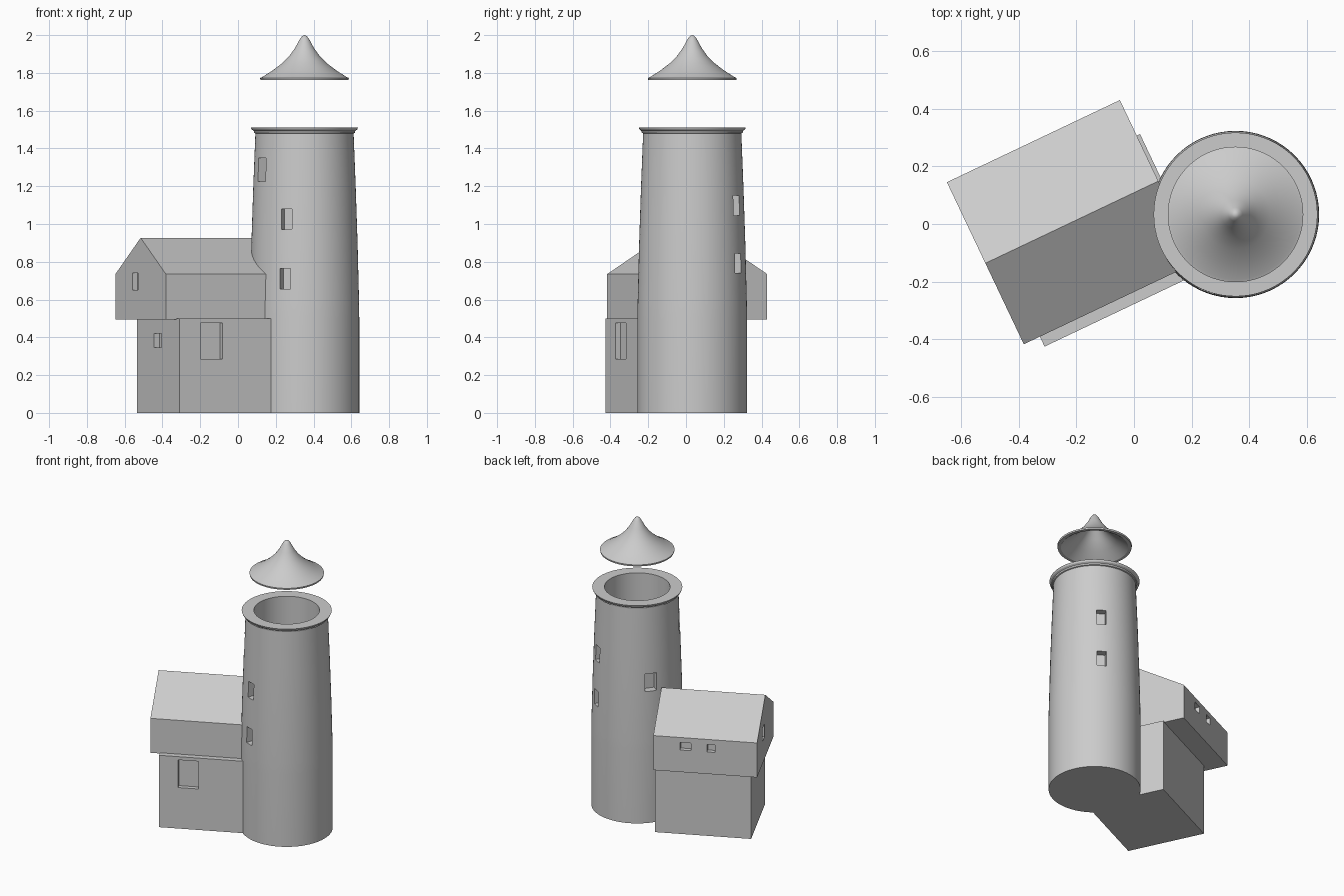
import bpy, bmesh
from math import sin, cos, pi, radians
from mathutils import Vector, Matrix

if "Cube" in bpy.data.objects:
    bpy.data.objects.remove(bpy.data.objects["Cube"])

TOWER = Vector((0.352, 0.033, 0))
YAW = radians(25.4)
U = Vector((cos(YAW), sin(YAW), 0))     # along the house
V = Vector((-sin(YAW), cos(YAW), 0))    # across the house, towards the back


def make(name, verts, faces):
    bm = bmesh.new()
    vs = [bm.verts.new(v) for v in verts]
    for f in faces:
        bm.faces.new([vs[i] for i in f])
    bmesh.ops.recalc_face_normals(bm, faces=bm.faces[:])
    mesh = bpy.data.meshes.new(name)
    bm.to_mesh(mesh)
    bm.free()
    ob = bpy.data.objects.new(name, mesh)
    bpy.context.collection.objects.link(ob)
    return ob


def activate(ob):
    bpy.ops.object.select_all(action='DESELECT')
    ob.select_set(True)
    bpy.context.view_layer.objects.active = ob


def lathe(name, profile, n=72):
    """Closed solid from (r, z) points that start and end on the axis."""
    ring = profile[1:-1]
    verts = [TOWER + Vector((r * cos(2 * pi * i / n), r * sin(2 * pi * i / n), z))
             for r, z in ring for i in range(n)]
    verts += [TOWER + Vector((0, 0, profile[0][1])), TOWER + Vector((0, 0, profile[-1][1]))]
    m = len(ring)
    faces = []
    for i in range(n):
        j = (i + 1) % n
        faces += [(k * n + i, k * n + j, (k + 1) * n + j, (k + 1) * n + i) for k in range(m - 1)]
        faces += [(m * n, j, i), (m * n + 1, (m - 1) * n + i, (m - 1) * n + j)]
    return make(name, verts, faces)


def prism(name, origin, length, section):
    """Extrude a (v, z) section along the house direction."""
    k = len(section)
    base = [origin + V * v + Vector((0, 0, z)) for v, z in section]
    verts = base + [p + U * length for p in base]
    faces = [tuple(range(k)), tuple(range(k, 2 * k))]
    faces += [(i, (i + 1) % k, k + (i + 1) % k, k + i) for i in range(k)]
    return make(name, verts, faces)


def recess(target, point, normal, width, z0, z1, depth):
    """Cut a box-shaped window recess into the target."""
    side = Vector((-normal.y, normal.x, 0))
    verts = []
    for z in (z0, z1):
        for s, d in ((-1, -depth), (1, -depth), (1, 0.1), (-1, 0.1)):
            verts.append(Vector((point.x, point.y, z)) + side * s * width / 2 + normal * d)
    cutter = make("window_cutter", verts, [(0, 1, 2, 3), (4, 5, 6, 7), (0, 1, 5, 4),
                                           (1, 2, 6, 5), (2, 3, 7, 6), (3, 0, 4, 7)])
    cutter.hide_render = True
    mod = target.modifiers.new("window", 'BOOLEAN')
    mod.operation = 'DIFFERENCE'
    mod.solver = 'EXACT'
    mod.object = cutter
    activate(target)
    bpy.ops.object.modifier_apply(modifier=mod.name)
    bpy.data.objects.remove(cutter)


# Tower with flared top ring and open well
tower = lathe("tower", [(0, 0), (0.29, 0), (0.29, 0.5), (0.289, 0.58), (0.281, 0.9), (0.271, 1.2),
                        (0.26, 1.48), (0.267, 1.483), (0.269, 1.493), (0.279, 1.5), (0.284, 1.512),
                        (0.207, 1.512), (0.207, 1.25), (0, 1.25)])
# angle, wall radius, width, z range
for ang, r, w, z0, z1 in [(-110, 0.278, 0.058, 0.97, 1.08), (-111, 0.287, 0.058, 0.655, 0.765),
                          (59, 0.275, 0.06, 1.045, 1.15), (59, 0.284, 0.06, 0.74, 0.845),
                          (-148, 0.268, 0.075, 1.225, 1.35), (143, 0.28, 0.075, 0.91, 1.03)]:
    n = Vector((cos(radians(ang)), sin(radians(ang)), 0))
    recess(tower, TOWER + n * r, n, w, z0, z1, 0.05)

# Floating hollow roof cap
cap = lathe("roof_cap", [(0, 2.0), (0.012, 1.995), (0.024, 1.98), (0.05, 1.932), (0.08, 1.89),
                         (0.12, 1.85), (0.17, 1.812), (0.225, 1.777), (0.235, 1.773), (0.233, 1.762),
                         (0.212, 1.762), (0.14, 1.812), (0.08, 1.865), (0.04, 1.915), (0, 1.95)])
for ob in (tower, cap):
    activate(ob)
    bpy.ops.object.shade_smooth_by_angle(angle=radians(30))

# Lower storey of the house
low = Vector((-0.31, -0.425, 0))
lower = prism("lower_house", low, 0.615, [(0, 0), (0.524, 0), (0.524, 0.5), (0, 0.5)])
recess(lower, low + U * 0.187, -V, 0.13, 0.285, 0.477, 0.03)
recess(lower, low + V * 0.266, -U, 0.09, 0.345, 0.42, 0.03)

# Overhanging upper storey with gable roof
up = Vector((-0.382, -0.417, 0))
upper = prism("upper_house", up, 0.664,
              [(0, 0.495), (0.622, 0.495), (0.622, 0.735), (0.311, 0.927), (0, 0.735)])
recess(upper, up + V * 0.378, -U, 0.07, 0.65, 0.74, 0.03)
back = up + V * 0.622
recess(upper, back + U * 0.458, V, 0.07, 0.648, 0.7, 0.03)
recess(upper, back + U * 0.294, V, 0.052, 0.648, 0.7, 0.03)
